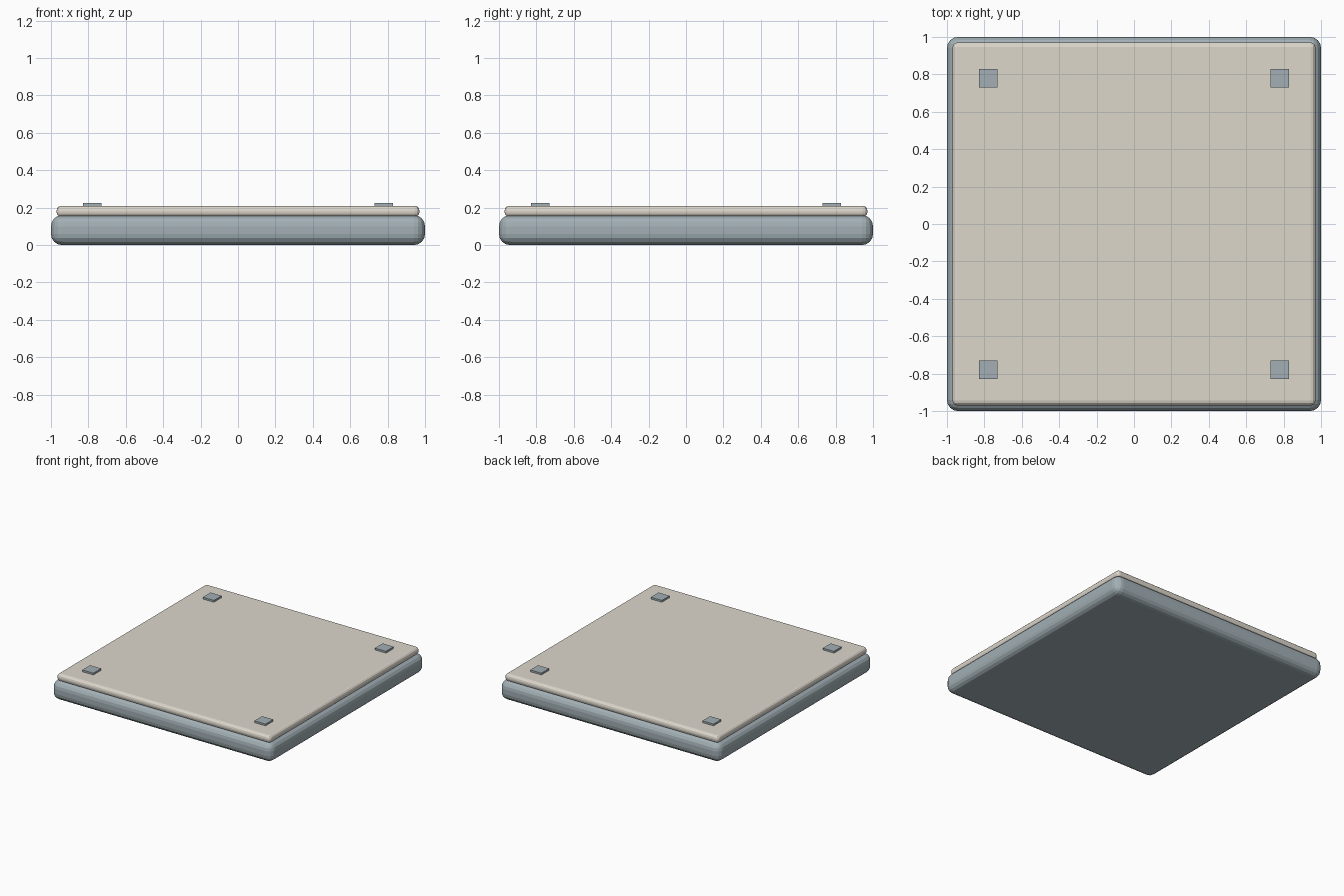
import bpy

if "Cube" in bpy.data.objects:
    bpy.data.objects.remove(bpy.data.objects["Cube"])


def material(name, rgb):
    m = bpy.data.materials.new(name)
    m.diffuse_color = (*rgb, 1)
    m.use_nodes = True
    m.node_tree.nodes["Principled BSDF"].inputs["Base Color"].default_value = m.diffuse_color
    return m


def slab(name, half, z0, z1, mat, bevel=0, segments=3, x=0, y=0):
    bpy.ops.mesh.primitive_cube_add(size=1, location=(x, y, (z0 + z1) / 2))
    ob = bpy.context.object
    ob.name = name
    ob.scale = (2 * half, 2 * half, z1 - z0)
    bpy.ops.object.transform_apply(location=False, rotation=False, scale=True)
    ob.data.materials.append(mat)
    if bevel:
        mod = ob.modifiers.new("rounded_edges", 'BEVEL')
        mod.width = bevel
        mod.segments = segments
    return ob


slate = material("slate", (0.36, 0.43, 0.46))
stone = material("stone", (0.72, 0.68, 0.60))

# Rounded base with a slightly smaller top plate
slab("base", 1.0, 0.0, 0.16, slate, 0.06, 4)
slab("top_plate", 0.97, 0.15, 0.21, stone, 0.025, 3)

# Four small corner pads
for i, (sx, sy) in enumerate([(-1, -1), (1, -1), (-1, 1), (1, 1)]):
    slab(f"corner_pad_{i + 1}", 0.05, 0.206, 0.225, slate, x=0.78 * sx, y=0.78 * sy)
